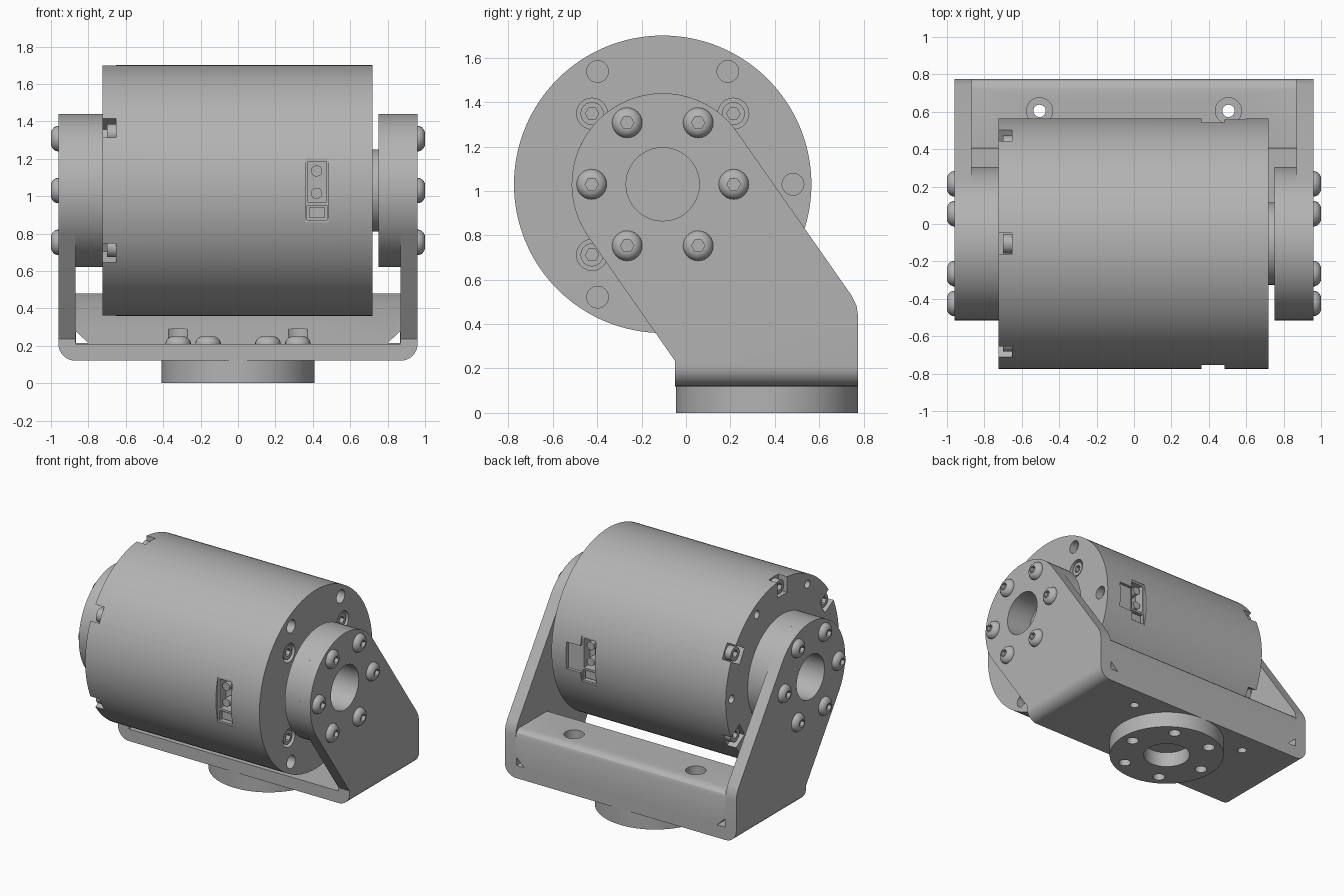
import bpy, bmesh, math
from math import sin, cos, pi, radians

if "Cube" in bpy.data.objects:
    bpy.data.objects.remove(bpy.data.objects["Cube"])

CY, CZ = -0.105, 1.03      # motor axis
BASE_Y = 0.365             # base disc centre

metal = bpy.data.materials.new("grey_metal")
metal.use_nodes = True
metal.diffuse_color = (0.45, 0.45, 0.45, 1)
metal.node_tree.nodes["Principled BSDF"].inputs["Base Color"].default_value = (0.45, 0.45, 0.45, 1)


def finish(name, bm):
    bmesh.ops.recalc_face_normals(bm, faces=bm.faces)
    me = bpy.data.meshes.new(name)
    bm.to_mesh(me)
    bm.free()
    me.materials.append(metal)
    ob = bpy.data.objects.new(name, me)
    bpy.context.collection.objects.link(ob)
    return ob


def place(axis, p, h):
    """Put a 2D point at height h along an axis."""
    return {"x": (h, p[0], p[1]), "y": (p[0], h, p[1]), "z": (p[0], p[1], h)}[axis]


def prism(name, pts, axis, a, b):
    bm = bmesh.new()
    lo = [bm.verts.new(place(axis, p, a)) for p in pts]
    hi = [bm.verts.new(place(axis, p, b)) for p in pts]
    bm.faces.new(lo)
    bm.faces.new(hi)
    n = len(pts)
    for i in range(n):
        j = (i + 1) % n
        bm.faces.new((lo[i], lo[j], hi[j], hi[i]))
    return finish(name, bm)


def arc(c, r, a0, a1, n):
    return [(c[0] + r * cos(radians(a0 + (a1 - a0) * i / n)),
             c[1] + r * sin(radians(a0 + (a1 - a0) * i / n))) for i in range(n + 1)]


def cyl(name, axis, c, r, a, b, n=32):
    return prism(name, arc(c, r, 0, 360, n)[:-1], axis, a, b)


def box(name, x, y, z):
    return prism(name, [(x[0], y[0]), (x[1], y[0]), (x[1], y[1]), (x[0], y[1])], "z", *z)


def boolean(ob, tool, op="DIFFERENCE"):
    m = ob.modifiers.new("cut", "BOOLEAN")
    m.operation, m.object, m.solver = op, tool, "EXACT"
    bpy.context.view_layer.objects.active = ob
    bpy.ops.object.modifier_apply(modifier=m.name)
    bpy.data.objects.remove(tool)


def screw(name, axis, c, h, s, rings, n=24):
    """Stack of rings (radius, height, is_hex), closed at both ends."""
    bm = bmesh.new()
    loops = []
    for r, d, hexa in rings:
        loop = []
        for i in range(n):
            a = 2 * pi * i / n
            k = r * cos(pi / 6) / cos(a % (pi / 3) - pi / 6) if hexa else r
            loop.append(bm.verts.new(place(axis, (c[0] + k * cos(a), c[1] + k * sin(a)), h + s * d)))
        loops.append(loop)
    for u, v in zip(loops, loops[1:]):
        for i in range(n):
            j = (i + 1) % n
            bm.faces.new((u[i], u[j], v[j], v[i]))
    bm.faces.new(loops[0])
    bm.faces.new(loops[-1])
    return finish(name, bm)


BUTTON = [(.068, -.005, 0), (.068, .006, 0), (.062, .022, 0), (.05, .033, 0),
          (.036, .04, 0), (.03, .04, 1), (.03, .012, 1)]
CAP = [(.052, 0, 0), (.052, .05, 0), (.03, .05, 1), (.03, .02, 1)]


def polar(r, deg, c=(CY, CZ)):
    return c[0] + r * cos(radians(deg)), c[1] + r * sin(radians(deg))


# Motor drum
drum = cyl("motor_drum", "x", (CY, CZ), .67, -.725, .72, 128)
for a in (0, 60, 120, 240, 300):
    boolean(drum, cyl("hole", "x", polar(.587, a), .049, .66, .8, 24))
for a in (45, 135, 225, 315):
    boolean(drum, cyl("bore", "x", polar(.45, a), .07, .665, .8, 24))
    screw("drum_face_screw", "x", polar(.45, a), .66, 1, CAP)

# Rim pockets with screws and small holes on the left end
for a in range(30, 390, 60):
    t = radians(a)
    corners = [(CY + u * cos(t) - v * sin(t), CZ + u * sin(t) + v * cos(t))
               for u, v in ((.55, -.058), (.75, -.058), (.75, .058), (.55, .058))]
    boolean(drum, prism("pocket", corners, "x", -.8, -.652))
    screw("rim_screw", "x", polar(.607, a), -.651, -1, CAP)
    boolean(drum, cyl("hole", "x", polar(.6, a + 30), .03, -.8, -.66, 20))

# Cable connectors on the front and rear of the drum
for side, label in ((-1, "front"), (1, "rear")):
    def depth(lo, hi):
        return tuple(sorted((CY + side * lo, CY + side * hi)))
    boolean(drum, box("recess", (.36, .485), depth(.645, .8), (.86, 1.2)))
    boolean(drum, box("socket", (.375, .47), depth(.57, .8), (.965, 1.185)))
    boolean(drum, box("signal_socket", (.37, .475), depth(.60, .8), (.873, .95)))
    for z in (1.015, 1.135):
        cyl(label + "_power_pin", "y", (.42, z), .03, *depth(.56, .635), 20)
    box(label + "_signal_plug", (.38, .465), depth(.59, .63), (.885, .94))
    if side > 0:
        boolean(drum, box("slot", (.48, .6), depth(.64, .8), (.93, 1.13)))

# U bracket: U section trimmed by the side outline
u_section = ([(-.96, 1.6)] + arc((-.87, .21), .09, 180, 270, 8) + arc((.87, .21), .09, 270, 360, 8)
             + [(.96, 1.6), (.87, 1.6), (.87, .21), (-.87, .21), (-.87, 1.6)])
bracket = prism("u_bracket", u_section, "y", -.7, 1)
outline = ([(-.05, 0), (.775, 0), (.775, .44), (.768, .485), (.745, .53)]
           + arc((CY, CZ), .41, 35, 215, 48) + [(-.05, .235)])
boolean(bracket, prism("trim", outline, "x", -1.2, 1.2), "INTERSECT")

# Rear cross block with bolt clearances and corner reliefs
block = prism("rear_cross_block", [(.42, .208), (.42, .43), (.405, .48), (.72, .48), (.745, .474),
                                   (.766, .456), (.775, .43), (.775, .208)], "x", -.872, .872)
for s in (-1, 1):
    boolean(block, cyl("clearance", "z", (s * .32, BASE_Y), .075, .1, .29))
    boolean(block, prism("relief", [(s * .865, .215), (s * .865, .275), (s * .8, .215)], "y", .3, 1))
    boolean(block, cyl("counterbore", "z", (s * .505, .605), .07, .28, .7))
    for part in (block, bracket):
        boolean(part, cyl("through", "z", (s * .505, .605), .033, 0, .7, 24))

# Hub discs, with a centre bore through disc and arm
for s, label, inner in ((1, "left", .75), (-1, "right", .724)):
    hub = cyl(label + "_hub_disc", "x", (CY, CZ), .41, s * inner, s * .872, 96)
    for part in (hub, bracket):
        boolean(part, cyl("bore", "x", (CY, CZ), .165, s * (inner + .005), s * 1.1, 48))
    for a in range(0, 360, 60):
        screw(label + "_hub_screw", "x", polar(.32, a), s * .96, s, BUTTON)
cyl("output_shaft", "x", (CY, CZ), .22, .7, .752, 48)

# Base disc with bore, bolt holes and bolts
base = cyl("base_disc", "z", (0, BASE_Y), .41, 0, .122, 96)
boolean(base, cyl("bore", "z", (0, BASE_Y), .165, -.1, .115, 48))
for a in range(0, 360, 60):
    c = polar(.32, a, (0, BASE_Y))
    boolean(base, cyl("hole", "z", c, .043, -.1, .1, 24))
    if c[1] < .5:
        screw("base_screw", "z", c, .21, 1, BUTTON)

# Smooth the round surfaces, keep edges sharp
bpy.ops.object.select_all(action="DESELECT")
for ob in bpy.context.collection.objects:
    if ob.type == "MESH" and metal.name in ob.data.materials:
        ob.select_set(True)
        bpy.context.view_layer.objects.active = ob
bpy.ops.object.shade_smooth_by_angle(angle=radians(30))
